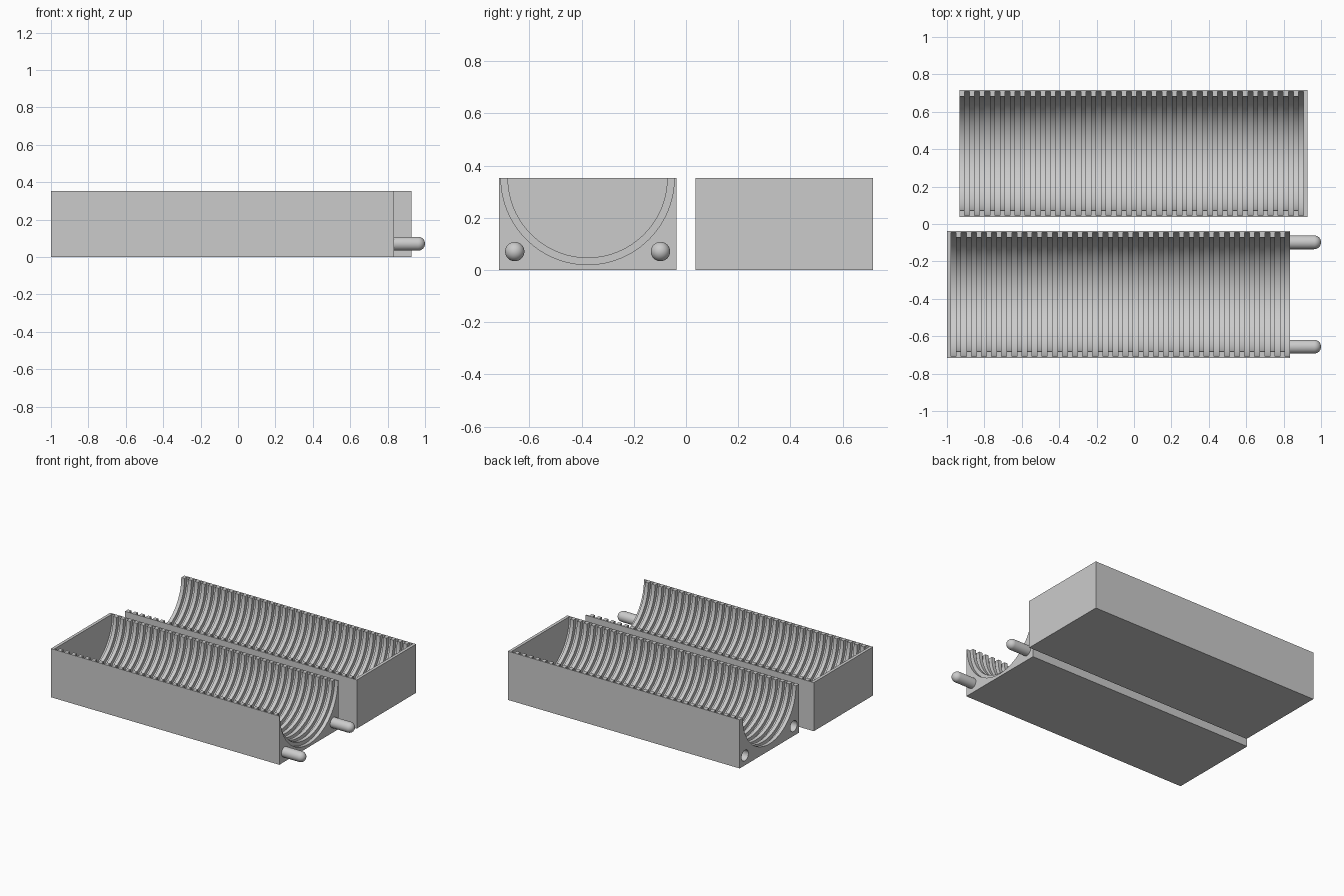
import bpy, bmesh, math
from mathutils import Matrix, Vector

if "Cube" in bpy.data.objects:
    bpy.data.objects.remove(bpy.data.objects["Cube"])

HEIGHT, HALF_W = 0.353, 0.34        # block height and half width
R_GROOVE, R_RIB = 0.332, 0.305      # channel radii
PITCH, RIB, COUNT = 0.0541, 0.027, 34
PEG_Y, PEG_Z, PEG_R = 0.279, 0.071, 0.037

grey = bpy.data.materials.new("light_grey")
grey.diffuse_color = (0.6, 0.6, 0.6, 1)
grey.use_nodes = True
grey.node_tree.nodes["Principled BSDF"].inputs["Base Color"].default_value = grey.diffuse_color


def make_object(name, bm):
    bmesh.ops.recalc_face_normals(bm, faces=bm.faces)
    mesh = bpy.data.meshes.new(name)
    bm.to_mesh(mesh)
    bm.free()
    ob = bpy.data.objects.new(name, mesh)
    bpy.context.collection.objects.link(ob)
    mesh.materials.append(grey)
    return ob


def box(name, x0, x1, yc):
    bm = bmesh.new()
    bmesh.ops.create_cube(bm, size=1, matrix=Matrix.Translation(((x0 + x1) / 2, yc, HEIGHT / 2))
                          @ Matrix.Diagonal((x1 - x0, 2 * HALF_W, HEIGHT, 1)))
    return make_object(name, bm)


def lathe(name, profile, y, z, segs):
    """Revolve (x, radius) points around an axis along x; zero radius closes the ends."""
    bm = bmesh.new()
    verts = [bm.verts.new((x, y, z + r)) for x, r in profile]
    edges = [bm.edges.new(p) for p in zip(verts, verts[1:])]
    bmesh.ops.spin(bm, geom=verts + edges, cent=(0, y, z), axis=(1, 0, 0),
                   angle=2 * math.pi, steps=segs, use_merge=True)
    bmesh.ops.remove_doubles(bm, verts=bm.verts, dist=1e-5)
    return make_object(name, bm)


def cut(ob, cutters):
    for c in cutters:
        mod = ob.modifiers.new("cut", 'BOOLEAN')
        mod.operation, mod.solver, mod.object = 'DIFFERENCE', 'EXACT', c
    deps = bpy.context.evaluated_depsgraph_get()
    ob.data = bpy.data.meshes.new_from_object(ob.evaluated_get(deps))
    ob.modifiers.clear()
    for c in cutters:
        bpy.data.objects.remove(c)


def smooth(ob):
    bpy.ops.object.select_all(action='DESELECT')
    ob.select_set(True)
    bpy.context.view_layer.objects.active = ob
    bpy.ops.object.shade_smooth_by_angle(angle=math.radians(30))


def channel(start, sign, end_rib, yc):
    """Ribbed cutter running from the closed end wall out past the open end."""
    pts = [(start, 0)]
    for i in range(COUNT):
        a = start + sign * i * PITCH
        b = a + sign * (PITCH - RIB)
        c = a + sign * PITCH
        last = i == COUNT - 1
        if last and not end_rib:
            b += sign * 0.1
        pts += [(a, R_GROOVE), (b, R_GROOVE)]
        if last and not end_rib:
            pts.append((b, 0))
        else:
            if last:
                c += sign * 0.1
            pts += [(b, R_RIB), (c, R_RIB)]
            if last:
                pts.append((c, 0))
    return lathe("channel_cutter", pts, yc, HEIGHT, 96)


# front half: closed on the left, groove at its open right end
Y_FRONT, Y_BACK = -0.377, 0.377
front = box("front_half", -1.0, 0.834, Y_FRONT)
cut(front, [channel(-0.978, 1, False, Y_FRONT)])
smooth(front)

# back half: closed on the right, rib at its open left end, two peg sockets
back = box("back_half", -0.933, 0.928, Y_BACK)
sockets = [lathe("socket_cutter", [(-1.0, 0), (-1.0, 0.039), (-0.76, 0.039), (-0.76, 0)],
                 Y_BACK + s * PEG_Y, PEG_Z, 32) for s in (-1, 1)]
cut(back, [channel(0.906, -1, True, Y_BACK)] + sockets)
smooth(back)

# round-nosed alignment pegs
for s, side in ((-1, "outer"), (1, "inner")):
    nose = [(1.0 - PEG_R + PEG_R * math.sin(t * math.pi / 16),
             PEG_R * math.cos(t * math.pi / 16) if t < 8 else 0) for t in range(9)]
    peg = lathe(side + "_peg", [(0.82, 0), (0.82, PEG_R)] + nose,
                Y_FRONT + s * PEG_Y, PEG_Z, 32)
    smooth(peg)
